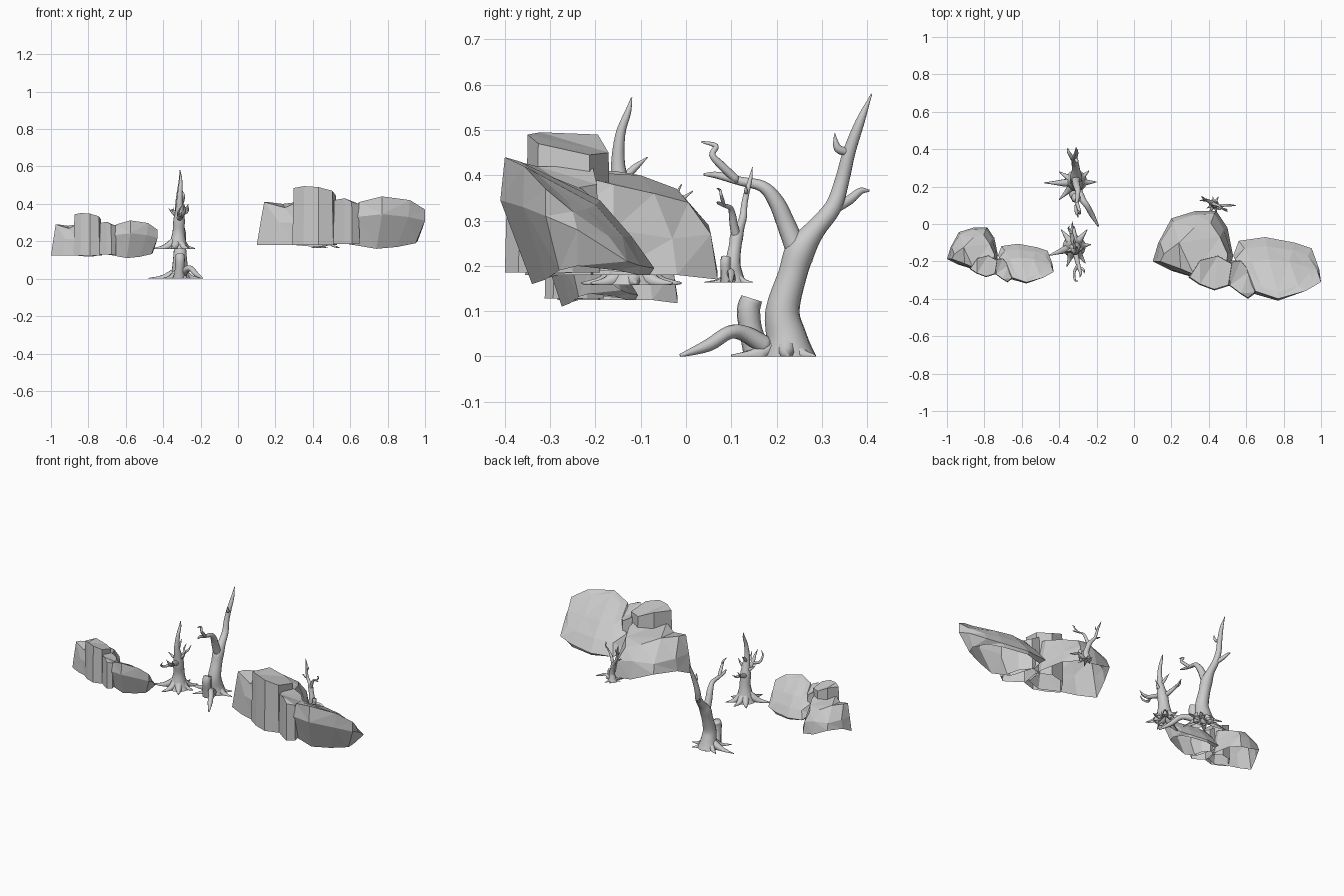
import bpy, bmesh, math
from mathutils import Vector, Matrix

def material(name, c):
    m = bpy.data.materials.new(name)
    m.diffuse_color = (c, c, c, 1)
    return m

GREY = material("plain grey", 0.6)

def finish(name, bm, smooth, mat):
    me = bpy.data.meshes.new(name)
    bmesh.ops.recalc_face_normals(bm, faces=bm.faces)
    bm.to_mesh(me)
    bm.free()
    for p in me.polygons:
        p.use_smooth = smooth
    me.materials.append(mat)
    ob = bpy.data.objects.new(name, me)
    bpy.context.collection.objects.link(ob)
    return ob

# ---------- rocks: faceted shells lofted through rings, open underneath ----------
def loft(name, rings, M):
    bm = bmesh.new()
    vs = [[bm.verts.new(M @ Vector(p)) for p in r] for r in rings]
    n = len(vs[0])
    for a, b in zip(vs, vs[1:]):
        for i in range(n):
            j = (i + 1) % n
            bm.faces.new((a[i], a[j], b[j], b[i]))
    bm.faces.new(vs[-1])
    bmesh.ops.triangulate(bm, faces=bm.faces[:])
    return finish(name, bm, False, GREY)

def prism(name, outline, z0, tops, M, shrink=0.94):
    """Upright chunk: outline at z0, slightly tapered to the given top heights."""
    cx = sum(p[0] for p in outline) / len(outline)
    cy = sum(p[1] for p in outline) / len(outline)
    low = [(x, y, z0) for x, y in outline]
    top = [(cx + (x - cx) * shrink, cy + (y - cy) * shrink, z) for (x, y), z in zip(outline, tops)]
    return loft(name, [low, top], M)

def rock_cluster(tag, M):
    # sloping wedge on the left, its back edge arching off the ground
    low = [(.10, -.20, .18), (.20, -.25, .18), (.30, -.28, .18), (.42, -.32, .17), (.50, -.30, .18),
           (.53, -.17, .18), (.50, -.02, .18), (.44, .07, .17), (.33, .07, .185), (.20, .03, .235), (.13, -.10, .225)]
    mid = [(.12, -.20, .30), (.22, -.25, .30), (.31, -.28, .30), (.41, -.31, .30), (.50, -.29, .30),
           (.52, -.16, .28), (.48, -.03, .26), (.43, .055, .27), (.33, .05, .29), (.21, .012, .29), (.14, -.10, .30)]
    top = [(.14, -.20, .41), (.25, -.24, .38), (.32, -.27, .41), (.40, -.30, .41), (.49, -.28, .41),
           (.50, -.16, .38), (.46, -.07, .36), (.41, .005, .34), (.32, -.02, .37), (.24, -.10, .40), (.16, -.16, .41)]
    loft("rock_wedge" + tag, [low, mid, top], M)
    # tall columns
    prism("rock_peak" + tag, [(.29, -.285), (.35, -.325), (.43, -.355), (.51, -.33), (.53, -.21), (.45, -.165), (.35, -.19)],
          .18, (.485, .495, .49, .47, .445, .45, .49), M)
    prism("rock_step" + tag, [(.50, -.20), (.51, -.33), (.57, -.375), (.61, -.40), (.65, -.37), (.62, -.25), (.57, -.19)],
          .185, (.42, .42, .43, .41, .40, .37, .38), M)
    # boulder: high front ridge over an undercut, long slope down to the back
    low = [(.56, -.18, .19), (.58, -.12, .185), (.70, -.08, .18), (.85, -.105, .18), (.93, -.15, .19),
           (.96, -.24, .20), (.95, -.28, .19), (.85, -.31, .17), (.74, -.34, .16), (.62, -.32, .18)]
    mid = [(.53, -.17, .23), (.56, -.09, .20), (.70, -.07, .195), (.86, -.10, .20), (.95, -.13, .21),
           (.99, -.24, .28), (1.0, -.31, .31), (.91, -.36, .33), (.77, -.41, .345), (.63, -.37, .33)]
    upp = [(.54, -.19, .31), (.59, -.13, .265), (.71, -.12, .265), (.85, -.14, .265), (.93, -.17, .265),
           (.98, -.25, .32), (1.0, -.31, .37), (.92, -.357, .42), (.77, -.40, .44), (.65, -.36, .41)]
    top = [(.60, -.23, .37), (.63, -.20, .345), (.72, -.19, .345), (.83, -.20, .335), (.90, -.22, .325),
           (.94, -.26, .34), (.95, -.30, .37), (.88, -.33, .405), (.77, -.365, .43), (.68, -.33, .41)]
    loft("rock_boulder" + tag, [low, mid, upp, top], M)

small = Matrix.Translation((-1.063, -.062, -.005)) @ Matrix.Diagonal((.633, .625, .72, 1))
rock_cluster("_large", Matrix())
rock_cluster("_small", small)

# ---------- dead trees: smooth tapering limbs ----------
def tube(bm, pts, M=Matrix(), sides=10, steps=4):
    """pts are (x, y, z, radius); path is smoothed with a Catmull-Rom curve."""
    P = [Vector(p) for p in pts]
    P = [2 * P[0] - P[1]] + P + [2 * P[-1] - P[-2]]
    path = []
    for i in range(1, len(P) - 2):
        a, b, c, d = P[i - 1:i + 3]
        for k in range(steps):
            t = k / steps
            path.append(.5 * (2 * b + (c - a) * t + (2 * a - 5 * b + 4 * c - d) * t * t
                              + (3 * b - a - 3 * c + d) * t ** 3))
    path.append(P[-2])
    scale = M.to_scale().x
    rings, side = [], None
    for i, p in enumerate(path):
        q, r = path[max(i - 1, 0)], path[min(i + 1, len(path) - 1)]
        d = (M.to_3x3() @ (r - q).to_3d()).normalized()
        side = d.orthogonal() if side is None else side - d * side.dot(d)
        side.normalize()
        up = d.cross(side)
        c = M @ p.to_3d()
        w = max(p[3], .0015) * scale
        rings.append([bm.verts.new(c + w * (math.cos(t) * side + math.sin(t) * up))
                      for t in (2 * math.pi * k / sides for k in range(sides))])
    for a, b in zip(rings, rings[1:]):
        for k in range(sides):
            j = (k + 1) % sides
            bm.faces.new((a[k], a[j], b[j], b[k]))
    bm.faces.new(rings[0][::-1])
    bm.faces.new(rings[-1])

def roots(bm, cx, cy, z, h, r, tips, M=Matrix()):
    for x, y in tips:
        mix = lambda t: (cx + (x - cx) * t, cy + (y - cy) * t)
        tube(bm, [(*mix(.12), z + h, r * .7), (*mix(.3), z + h * .4, r), (*mix(.6), z + h * .08, r * .6),
                  (*mix(1), z + .002, .002)], M, 8)

def trim(bm, z):
    bmesh.ops.bisect_plane(bm, geom=bm.verts[:] + bm.edges[:] + bm.faces[:],
                           plane_co=(0, 0, z), plane_no=(0, 0, -1), clear_outer=True)

def forked_tree(name, M, ground):
    bm = bmesh.new()
    # trunk running into the tall limb
    tube(bm, [(-.31, .228, -.01, .062), (-.31, .222, .04, .046), (-.31, .213, .10, .038), (-.31, .235, .18, .032),
              (-.31, .253, .235, .033), (-.31, .285, .28, .023), (-.315, .325, .33, .019), (-.32, .345, .39, .016),
              (-.315, .36, .45, .014), (-.308, .385, .52, .010), (-.31, .41, .58, .001)], M, 14)
    # low limb and its twigs
    tube(bm, [(-.31, .25, .22, .025), (-.31, .222, .29, .021), (-.305, .20, .34, .018), (-.30, .17, .375, .013),
              (-.305, .12, .387, .010), (-.31, .07, .40, .008), (-.30, .04, .402, .003)], M)
    tube(bm, [(-.305, .115, .387, .009), (-.295, .08, .42, .009), (-.29, .058, .445, .007),
              (-.30, .066, .465, .006), (-.30, .034, .474, .002)], M)
    # twigs on the tall limb
    tube(bm, [(-.315, .325, .325, .012), (-.335, .36, .345, .011), (-.35, .385, .365, .008), (-.355, .405, .366, .002)], M)
    tube(bm, [(-.315, .36, .45, .009), (-.305, .335, .46, .009), (-.30, .328, .492, .001)], M)
    tube(bm, [(-.31, .25, .20, .015), (-.31, .277, .215, .006)], M)
    # stump and roots
    tube(bm, [(-.315, .165, -.01, .036), (-.312, .145, .05, .026), (-.31, .138, .10, .026), (-.31, .145, .128, .024)], M)
    tube(bm, [(-.30, .18, .02, .022), (-.275, .13, .05, .018), (-.25, .095, .053, .015), (-.225, .05, .025, .014),
              (-.19, -.012, .002, .004)], M)
    roots(bm, -.31, .22, 0, .05, .021, [(-.48, .22), (-.40, .28), (-.33, .285), (-.24, .285), (-.20, .225), (-.40, .13), (-.27, .10)], M)
    trim(bm, ground)
    finish(name, bm, True, GREY)

forked_tree("forked_tree_large", Matrix(), 0)
turn = (Matrix.Translation((.43, .105, .163)) @ Matrix.Rotation(math.radians(60), 4, 'Z')
        @ Matrix.Scale(.44, 4) @ Matrix.Translation((.31, -.22, 0)))
forked_tree("forked_tree_small", turn, .163)

# stout tree with a broken spike and twiggy side limbs
bm = bmesh.new()
tube(bm, [(-.32, -.12, .15, .066), (-.32, -.12, .19, .046), (-.318, -.122, .25, .032), (-.315, -.13, .31, .031),
          (-.312, -.14, .36, .024), (-.312, -.15, .42, .016), (-.308, -.145, .49, .011), (-.306, -.128, .54, .007),
          (-.308, -.12, .572, .001)], sides=14)
tube(bm, [(-.315, -.14, .39, .008), (-.32, -.115, .415, .008), (-.325, -.085, .44, .001)])
tube(bm, [(-.315, -.14, .32, .016), (-.305, -.19, .335, .013), (-.295, -.23, .345, .011), (-.285, -.265, .37, .007), (-.29, -.285, .40, .001)])
tube(bm, [(-.30, -.22, .345, .009), (-.32, -.26, .34, .007), (-.315, -.30, .365, .005), (-.30, -.305, .39, .001)])
tube(bm, [(-.295, -.23, .345, .008), (-.27, -.245, .36, .006), (-.265, -.265, .39, .001)])
tube(bm, [(-.32, -.125, .31, .015), (-.328, -.08, .325, .012), (-.335, -.045, .34, .009), (-.33, -.015, .345, .006), (-.33, .015, .365, .001)])
tube(bm, [(-.333, -.05, .34, .008), (-.35, -.025, .355, .005), (-.345, -.01, .38, .001)])
tube(bm, [(-.315, -.13, .34, .012), (-.345, -.14, .35, .008), (-.37, -.15, .375, .001)])
tube(bm, [(-.312, -.14, .35, .011), (-.285, -.135, .365, .008), (-.265, -.13, .40, .001)])
roots(bm, -.32, -.12, .16, .055, .022, [(-.46, -.17), (-.23, -.11), (-.26, -.21), (-.36, -.23), (-.39, -.03), (-.25, -.03), (-.32, -.01)])
trim(bm, .158)
finish("stout_tree", bm, True, GREY)
